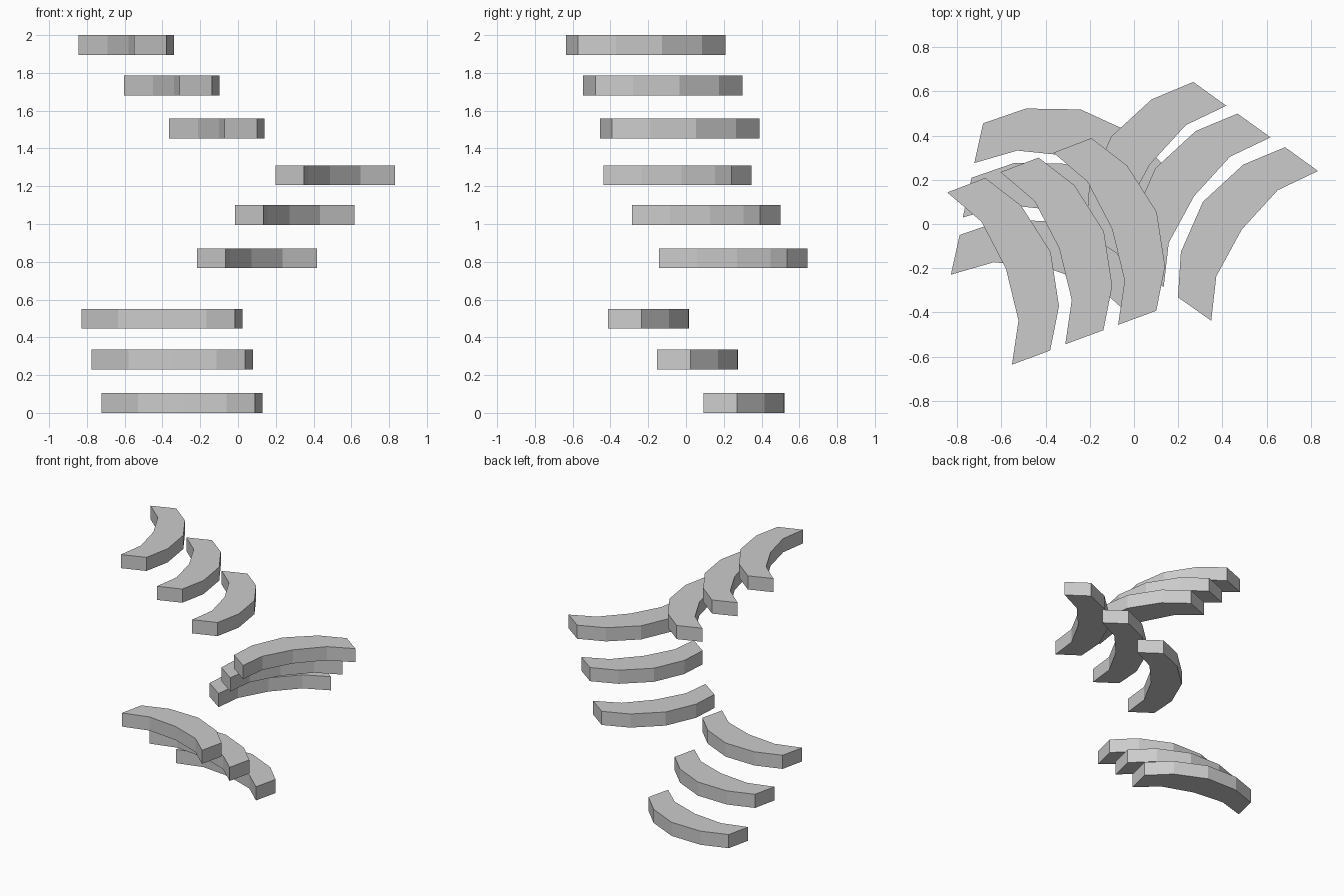
import bpy
import bmesh
from math import radians
from mathutils import Matrix

if "Cube" in bpy.data.objects:
    bpy.data.objects.remove(bpy.data.objects["Cube"])

HEIGHT = 0.105

# Half profile of the curved bar, from the left end to the middle (mirrored below)
OUTER = [(-0.417, 0.0), (-0.243, 0.108), (0.0, 0.159)]
INNER = [(-0.416, -0.184), (-0.239, -0.086), (0.0, -0.057)]


def mirrored(half):
    return half + [(-x, y) for x, y in reversed(half[:-1])]


def curved_bar(name, x, y, z, angle):
    bm = bmesh.new()
    outer, inner = mirrored(OUTER), mirrored(INNER)
    # one quad per segment, then raised to full height
    top = [(bm.verts.new((*o, 0)), bm.verts.new((*i, 0))) for o, i in zip(outer, inner)]
    for (o1, i1), (o2, i2) in zip(top, top[1:]):
        bm.faces.new((o1, i1, i2, o2))
    ext = bmesh.ops.extrude_face_region(bm, geom=bm.faces[:], use_keep_orig=True)
    raised = [v for v in ext["geom"] if isinstance(v, bmesh.types.BMVert)]
    bmesh.ops.translate(bm, verts=raised, vec=(0, 0, HEIGHT))
    bmesh.ops.recalc_face_normals(bm, faces=bm.faces[:])
    mesh = bpy.data.meshes.new(name)
    bm.to_mesh(mesh)
    bm.free()
    obj = bpy.data.objects.new(name, mesh)
    obj.matrix_world = Matrix.Translation((x, y, z)) @ Matrix.Rotation(radians(angle), 4, "Z")
    bpy.context.collection.objects.link(obj)


# Three tiers of three parallel bars: name, angle, (x, y, z) of each bar
TIERS = [
    ("lower_bar", -12.8, [(-0.276, 0.363, 0), (-0.328, 0.117, 0.23), (-0.382, -0.142, 0.446)]),
    ("middle_bar", 54.5, [(0.026, 0.303, 0.766), (0.226, 0.16, 0.995), (0.441, 0.008, 1.206)]),
    ("upper_bar", -69.4, [(-0.046, -0.002, 1.453), (-0.285, -0.09, 1.68), (-0.526, -0.182, 1.895)]),
]
for name, angle, places in TIERS:
    for n, (x, y, z) in enumerate(places, 1):
        curved_bar(f"{name}_{n}", x, y, z, angle)
